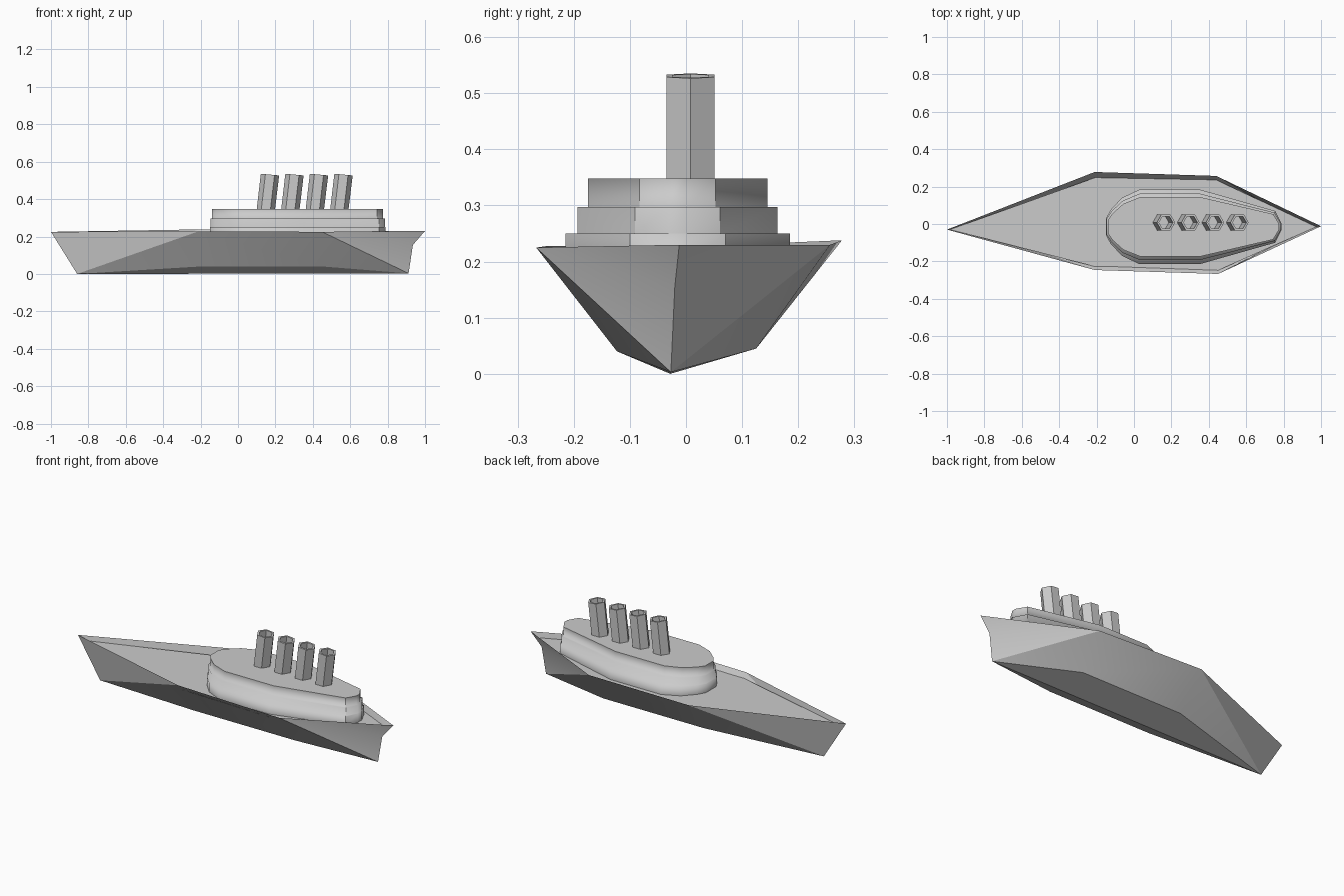
import bpy, bmesh, math
from mathutils import Vector

if "Cube" in bpy.data.objects:
    bpy.data.objects.remove(bpy.data.objects["Cube"])


def make(name, verts, faces, smooth=None, outward=True):
    me = bpy.data.meshes.new(name)
    me.from_pydata([tuple(v) for v in verts], [], faces)
    if outward:
        bm = bmesh.new()
        bm.from_mesh(me)
        bmesh.ops.recalc_face_normals(bm, faces=bm.faces)
        bm.to_mesh(me)
        bm.free()
    ob = bpy.data.objects.new(name, me)
    bpy.context.collection.objects.link(ob)
    if smooth:
        bpy.ops.object.select_all(action='DESELECT')
        ob.select_set(True)
        bpy.context.view_layer.objects.active = ob
        bpy.ops.object.shade_smooth_by_angle(angle=math.radians(smooth))
    return ob


# Hull: faceted open shell with pointed bow and a kinked stern
bow, stern = Vector((-1, -.03, .225)), Vector((1, -.012, .23))
keel_bow, keel_stern = Vector((-.86, -.028, 0)), Vector((.912, -.027, .003))
stern_mid = Vector((.935, -.02, .155))
rim = [Vector(p) for p in ((-.21, .278, .238), (.44, .257, .23),
                           (-.21, -.246, .228), (.45, -.267, .225))]
chine = [Vector(p) for p in ((-.2, .125, .045), (.44, .125, .045),
                             (-.2, -.123, .04), (.45, -.123, .04))]
verts = [bow, keel_bow, stern, stern_mid, keel_stern] + rim + chine
faces = []
for r in (5, 7):
    c = r + 4
    faces += [(0, 1, r), (1, c, r), (r, c, c + 1, r + 1), (c + 1, 4, r + 1),
              (r + 1, 4, 3), (r + 1, 3, 2), (1, 4, c + 1, c)]
make("hull", verts, faces, smooth=20)


# Main deck: level plate a little below the rim
def at_height(a, b, z=.2):
    return a.lerp(b, (a.z - z) / (a.z - b.z))


deck = [at_height(bow, keel_bow), at_height(rim[2], chine[2]),
        at_height(rim[3], chine[3]), at_height(stern, stern_mid),
        at_height(rim[1], chine[1]), at_height(rim[0], chine[0])]
make("main_deck", deck, [tuple(range(6))], outward=False)

# Superstructure: three stepped tiers from one half outline, mirrored
half = [(-.15, .045), (-.125, .09), (-.065, .155), (.03, .2), (.35, .2),
        (.755, .085), (.788, .018)]
outline = [(x, -y) for x, y in half] + half[::-1]
n = len(outline)
tiers = [(.2, .25, 1, 1), (.25, .297, .995, .89), (.297, .348, .975, .8)]
verts, faces = [], []
for z0, z1, sx, sy in tiers:
    for z in (z0, z1):
        verts += [(.32 + (x - .32) * sx, -.015 + y * sy, z) for x, y in outline]
for k in range(5):
    for i in range(n):
        j = (i + 1) % n
        faces.append((k * n + i, k * n + j, (k + 1) * n + j, (k + 1) * n + i))
faces.append(tuple(range(5 * n, 6 * n)))
house = make("superstructure", verts, faces)
me = house.data
me.polygons.foreach_set("use_smooth", [True] * len(me.polygons))
for e in me.edges:                      # crisp roof edge and stern corners
    a, b = e.vertices
    if min(a, b) >= 5 * n or (a % n == b % n and a % n in (5, n - 6)):
        e.use_edge_sharp = True

# Funnels: four hollow, raked six-sided tubes
R, r, zb, zt = .049, .037, .345, .531
for f in range(4):
    cx = .149 + .131 * f
    verts = []
    for rad, z in ((R, zb), (R, zt), (r, zt), (r, zb)):
        for i in range(6):
            a = i * math.pi / 3
            dx, dy = rad * math.cos(a), rad * math.sin(a)
            top = z == zt
            verts.append((cx + dx + (.022 if top else 0), .008 + dy,
                          z - (.09 * dx if top else 0)))
    faces = [(k * 6 + i, k * 6 + (i + 1) % 6,
              (k + 1) * 6 + (i + 1) % 6, (k + 1) * 6 + i)
             for k in range(3) for i in range(6)]
    make("funnel_%d" % (f + 1), verts, faces, outward=False)
